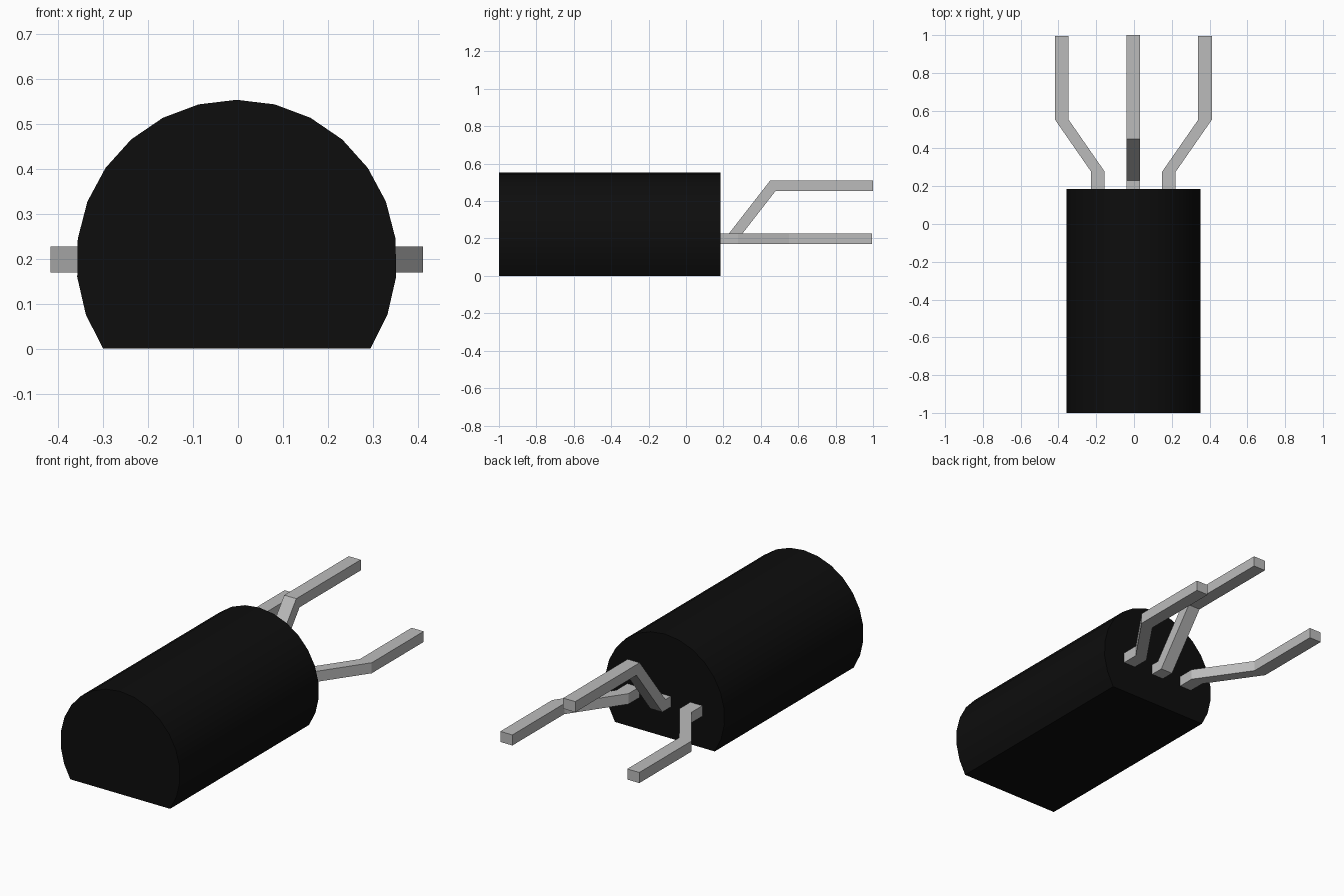
import bpy, bmesh, math
from mathutils import Vector

cube = bpy.data.objects.get("Cube")
if cube:
    bpy.data.objects.remove(cube, do_unlink=True)


def material(name, value, rough):
    m = bpy.data.materials.new(name)
    m.use_nodes = True
    m.diffuse_color = (value, value, value, 1)
    bsdf = m.node_tree.nodes["Principled BSDF"]
    bsdf.inputs["Base Color"].default_value = (value, value, value, 1)
    bsdf.inputs["Roughness"].default_value = rough
    return m


BLACK = material("black plastic", 0.004, 0.6)
GREY = material("grey metal", 0.5, 0.4)


def prism(name, outline, offset, mat):
    """Extrude a closed 3D outline along offset."""
    bm = bmesh.new()
    face = bm.faces.new([bm.verts.new(p) for p in outline])
    new = bmesh.ops.extrude_face_region(bm, geom=[face], use_keep_orig=True)["geom"]
    bmesh.ops.translate(bm, vec=Vector(offset),
                        verts=[v for v in new if isinstance(v, bmesh.types.BMVert)])
    bmesh.ops.recalc_face_normals(bm, faces=bm.faces)
    mesh = bpy.data.meshes.new(name)
    bm.to_mesh(mesh)
    bm.free()
    mesh.materials.append(mat)
    ob = bpy.data.objects.new(name, mesh)
    bpy.context.collection.objects.link(ob)
    return ob


CX = -0.003            # centre line of the part
BACK = 0.185           # rear face of the body

# Body: round case with a flat underside
R, SPAN, SEGS = 0.357, math.radians(247), 18
CZ = -R * math.cos(SPAN / 2)
angles = [-SPAN / 2 + SPAN * i / SEGS for i in range(SEGS + 1)]
arc = [(CX + R * math.sin(a), -1, CZ + R * math.cos(a)) for a in angles]
body = prism("body", arc, (0, BACK + 1, 0), BLACK)
bpy.ops.object.select_all(action='DESELECT')
body.select_set(True)
bpy.context.view_layer.objects.active = body
bpy.ops.object.shade_smooth_by_angle(angle=math.radians(30))

# Outer leads: splayed sideways, mirrored about the centre line
Z0, Z1, W = 0.17, 0.227, 0.072
for name, s in (("left_lead", 1), ("right_lead", -1)):
    path = [(0.188, BACK - 0.005), (0.188, 0.277), (0.379, 0.552), (0.379, 0.995)]
    outline = [(CX + s * (x - W / 2), y, Z0) for x, y in path]
    outline += [(CX + s * (x + W / 2), y, Z0) for x, y in reversed(path)]
    prism(name, outline, (0, 0, Z1 - Z0), GREY)

# Middle lead: stepped upward
side = [(BACK - 0.005, Z0), (0.258, Z0), (0.478, 0.453), (1.0, 0.453),
        (1.0, 0.51), (0.45, 0.51), (0.23, Z1), (BACK - 0.005, Z1)]
prism("middle_lead", [(CX - W / 2, y, z) for y, z in side], (W, 0, 0), GREY)
